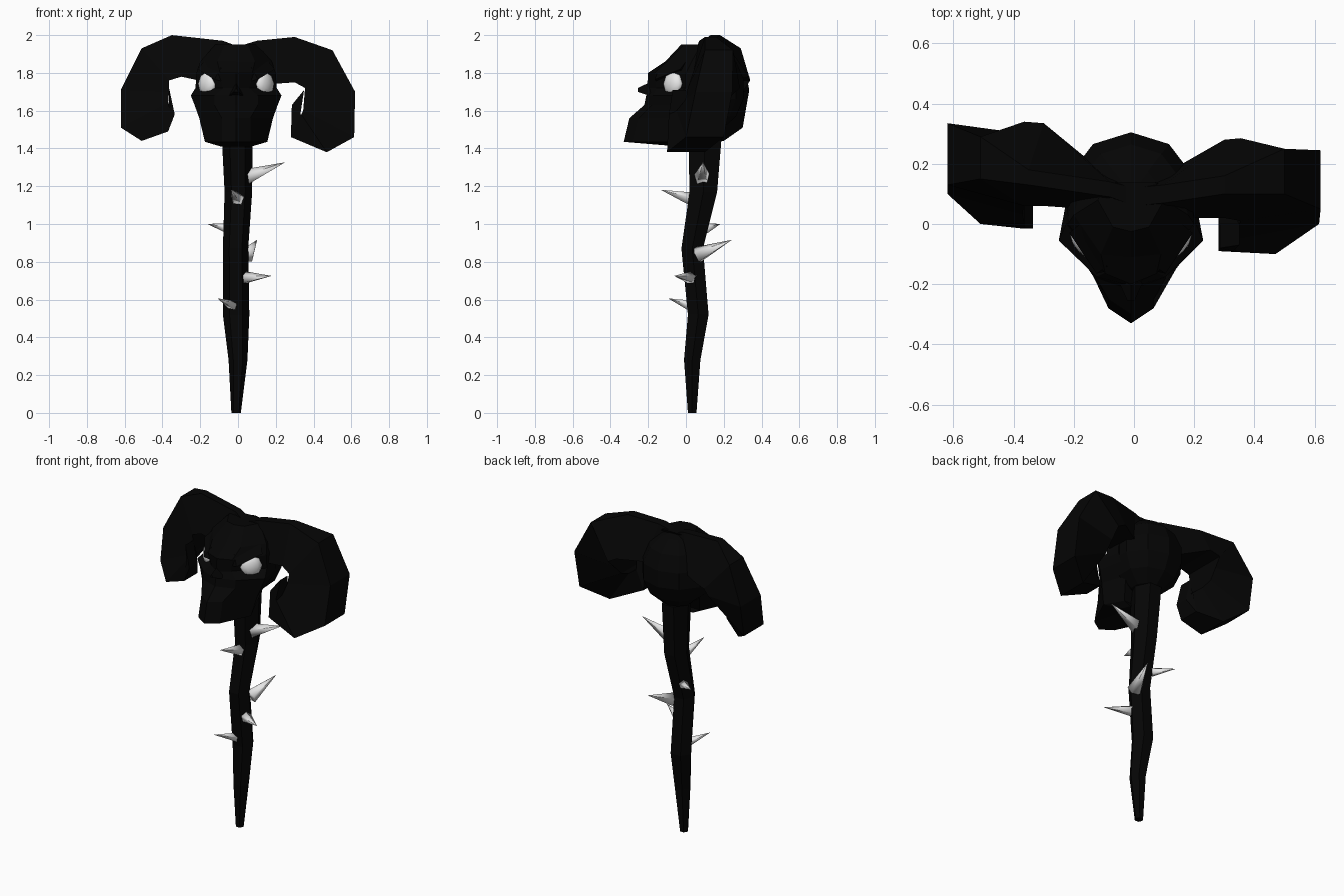
import bpy, bmesh, math
from mathutils import Vector, Matrix

cube = bpy.data.objects.get("Cube")
if cube:
    bpy.data.objects.remove(cube, do_unlink=True)


def material(name, rgb, rough):
    m = bpy.data.materials.new(name)
    m.use_nodes = True
    m.diffuse_color = (*rgb, 1)
    b = m.node_tree.nodes["Principled BSDF"]
    b.inputs["Base Color"].default_value = (*rgb, 1)
    b.inputs["Roughness"].default_value = rough
    return m


BLACK = material("black", (0.0015, 0.0015, 0.0015), 0.9)
BONE = material("pale_bone", (0.8, 0.8, 0.8), 0.6)


def finish(bm, name, mat, smooth=False):
    bmesh.ops.recalc_face_normals(bm, faces=bm.faces[:])
    mesh = bpy.data.meshes.new(name)
    bm.to_mesh(mesh)
    bm.free()
    mesh.materials.append(mat)
    for p in mesh.polygons:
        p.use_smooth = smooth
    ob = bpy.data.objects.new(name, mesh)
    bpy.context.collection.objects.link(ob)
    return ob


def loft(name, rings, mat):
    """Skin a list of equal-length point loops and cap both ends."""
    bm = bmesh.new()
    loops = [[bm.verts.new(p) for p in r] for r in rings]
    n = len(loops[0])
    for a, b in zip(loops, loops[1:]):
        for i in range(n):
            j = (i + 1) % n
            bm.faces.new((a[i], a[j], b[j], b[i]))
    bm.faces.new(loops[0])
    bm.faces.new(loops[-1])
    return finish(bm, name, mat)


# Crooked staff: z, x centre, x radius, y centre, y radius
staff = [(0, -.01, .025, .033, .026), (.28, 0, .05, .033, .05),
         (.52, -.01, .07, .065, .063), (.87, -.013, .067, .033, .066),
         (1.17, .002, .073, .092, .084), (1.5, -.005, .083, .102, .104)]
loft("staff", [[(cx + rx * math.cos(a), cy + ry * math.sin(a), z)
                for a in (math.tau * i / 6 for i in range(6))]
               for z, cx, rx, cy, ry in staff], BLACK)

# Cranium
bm = bmesh.new()
bmesh.ops.create_uvsphere(bm, u_segments=10, v_segments=7, radius=1,
                          matrix=Matrix.Translation((-.01, .1, 1.715))
                          @ Matrix.Diagonal((.22, .21, .235, 1)))
finish(bm, "cranium", BLACK)

# Face: z, front y, then half outline points (nose side, cheek, rear)
face = [(1.41, -.03, (.05, -.025), (.08, -.02), (.06, .03)),
        (1.435, -.33, (.075, -.28), (.165, -.09), (.1, .02)),
        (1.56, -.3, (.075, -.25), (.195, -.07), (.14, .08)),
        (1.63, -.22, (.115, -.18), (.22, -.055), (.19, .1)),
        (1.68, -.21, (.115, -.175), (.24, -.055), (.21, .1)),
        (1.72, -.205, (.07, -.155), (.215, 0), (.21, .1)),
        (1.8, -.2, (.085, -.165), (.21, 0), (.2, .1)),
        (1.86, -.11, (.1, -.1), (.19, .03), (.17, .1)),
        (1.95, -.025, (.06, -.01), (.11, .08), (.08, .14))]
rings = []
for z, yf, *half in face:
    rings.append([(-.01, yf, z)] + [(-.01 + x, y, z) for x, y in half]
                 + [(-.01 - x, y, z) for x, y in reversed(half)])
loft("skull_face", rings, BLACK)

# Nose bone spur
loft("nose_spur", [[(-.01 + w, y, z) for w, z in ((-s, b), (s, b), (0, t))]
                   for y, s, b, t in ((-.17, .05, 1.67, 1.76),
                                      (-.255, .012, 1.7, 1.72))], BLACK)


# Curled horns, four-sided: outer x, z, inner x, z,
# then y of outer front, outer back, inner back, inner front
def horn(name, side, table):
    loft(name, [[(ox * side, a, oz), (ox * side, b, oz),
                 (ix * side, c, iz), (ix * side, d, iz)]
                for ox, oz, ix, iz, a, b, c, d in table], BLACK)


horn("left_horn", 1, [
    (0, 1.94, .03, 1.72, .06, .12, .2, .04),
    (.1, 1.97, .16, 1.74, .07, .13, .2, .02),
    (.3, 1.99, .3, 1.75, .1, .16, .28, .02),
    (.5, 1.92, .355, 1.72, .1, .25, .285, .01),
    (.62, 1.7, .35, 1.66, .05, .245, .22, 0),
    (.615, 1.46, .345, 1.6, 0, .2, .16, -.05),
    (.47, 1.38, .335, 1.58, -.1, .1, .1, -.09),
    (.28, 1.46, .33, 1.58, -.09, .03, .03, -.09),
    (.285, 1.63, .35, 1.71, -.08, 0, 0, -.07)])
horn("right_horn", -1, [
    (0, 1.94, .03, 1.72, .06, .12, .22, .06),
    (.08, 1.97, .16, 1.75, .09, .14, .22, .05),
    (.35, 2.0, .3, 1.78, .13, .18, .335, .06),
    (.51, 1.93, .365, 1.76, .15, .29, .34, .06),
    (.62, 1.71, .365, 1.7, .13, .335, .3, .07),
    (.62, 1.51, .37, 1.64, .1, .3, .25, .03),
    (.51, 1.44, .365, 1.62, 0, .2, .18, 0),
    (.37, 1.49, .36, 1.62, -.015, .12, .1, -.01),
    (.335, 1.58, .365, 1.72, -.015, .07, .07, -.01)])

for side, label in ((1, "left"), (-1, "right")):
    # Domed eye set in the socket
    out = Vector((.72 * side, -.68, .08))
    bm = bmesh.new()
    bmesh.ops.create_uvsphere(
        bm, u_segments=8, v_segments=6, radius=1,
        matrix=Matrix.Translation((-.01 + .15 * side, -.067, 1.742))
        @ out.to_track_quat('Z', 'Y').to_matrix().to_4x4()
        @ Matrix.Diagonal((.066, .068, .034, 1)))
    finish(bm, label + "_eye", BONE, True)
    # Slanted brow, low at the nose
    loft(label + "_brow", [
        [(-.01 + x * side, y, z) for x, y, z in ring] for ring in (
            ((.05, -.15, 1.75), (.115, -.165, 1.765), (.08, -.14, 1.83)),
            ((.17, -.02, 1.81), (.205, -.03, 1.82), (.17, 0, 1.86)))], BLACK)

# Thorns along the staff: base, tip, base radius
thorns = [((.04, .085, 1.245), (.245, .09, 1.325), .046),
          ((0, .03, 1.13), (-.035, -.13, 1.18), .038),
          ((-.05, .1, .975), (-.16, .18, 1.0), .028),
          ((.045, .06, .835), (.1, .24, .915), .045),
          ((.03, .03, .715), (.175, -.06, .725), .036),
          ((-.02, .03, .565), (-.105, -.09, .605), .03)]
for n, (base, tip, r) in enumerate(thorns, 1):
    b, t = Vector(base), Vector(tip)
    d = t - b
    bm = bmesh.new()
    bmesh.ops.create_cone(
        bm, cap_ends=True, segments=5, radius1=r, radius2=0.001, depth=d.length,
        matrix=Matrix.Translation((b + t) / 2)
        @ d.to_track_quat('Z', 'Y').to_matrix().to_4x4())
    finish(bm, f"thorn_{n}", BONE, True)
